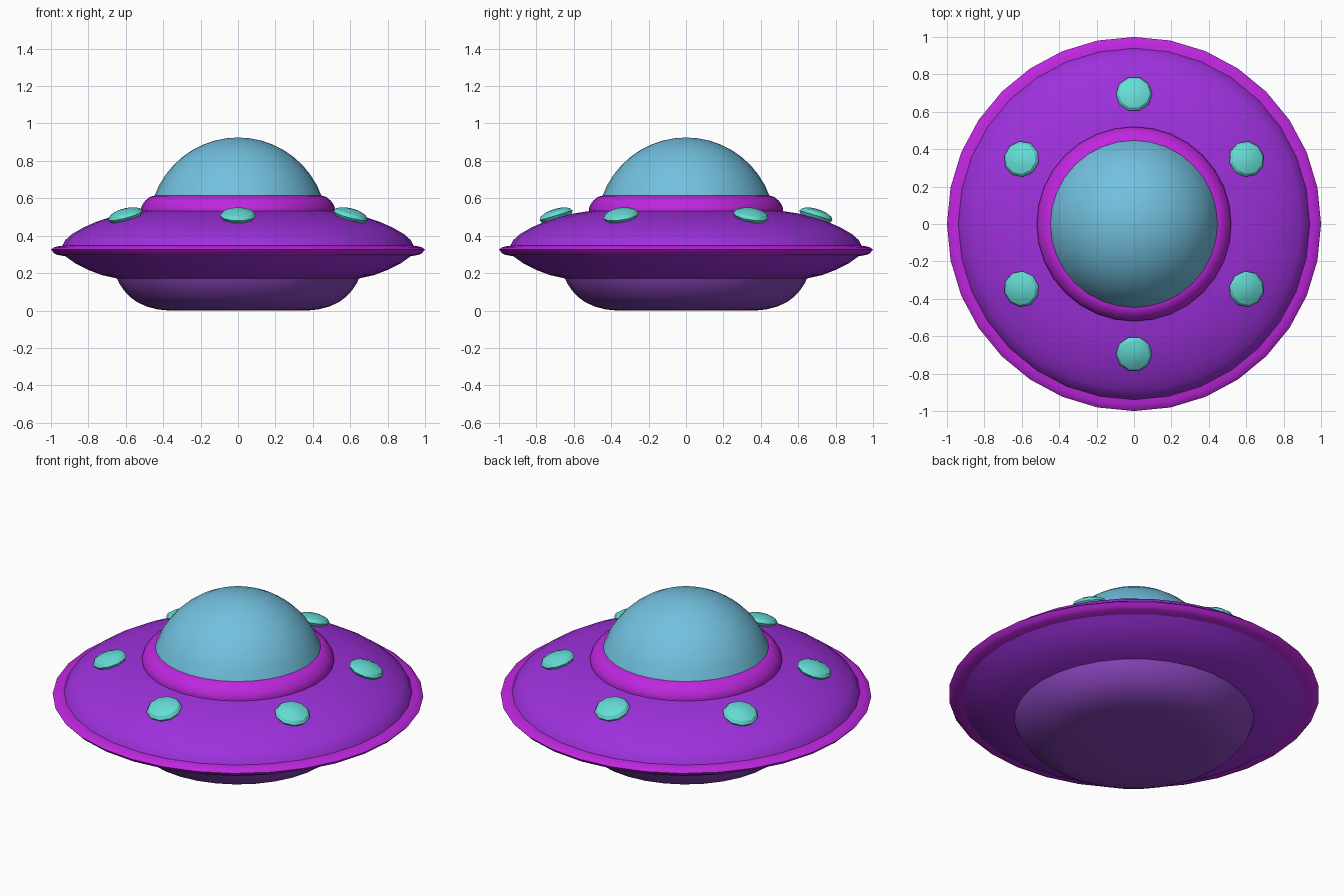
import bpy, bmesh, math
from mathutils import Matrix, Vector

if "Cube" in bpy.data.objects:
    bpy.data.objects.remove(bpy.data.objects["Cube"])

SIDES = 32


def material(name, rgb):
    m = bpy.data.materials.new(name)
    m.diffuse_color = (*rgb, 1)
    m.use_nodes = True
    m.node_tree.nodes["Principled BSDF"].inputs["Base Color"].default_value = m.diffuse_color
    return m


PURPLE = material("purple", (0.34, 0.03, 0.72))
VIOLET = material("soft_violet", (0.25, 0.06, 0.50))
MAGENTA = material("magenta", (0.52, 0.02, 0.74))
GLASS = material("blue_glass", (0.17, 0.53, 0.74))
TEAL = material("teal", (0.13, 0.72, 0.66))


def finish(bm, name, mat, angle=35):
    mesh = bpy.data.meshes.new(name)
    bm.to_mesh(mesh)
    bm.free()
    obj = bpy.data.objects.new(name, mesh)
    bpy.context.collection.objects.link(obj)
    mesh.materials.append(mat)
    bpy.ops.object.select_all(action='DESELECT')
    obj.select_set(True)
    bpy.context.view_layer.objects.active = obj
    bpy.ops.object.shade_smooth_by_angle(angle=math.radians(angle))
    return obj


def lathe(name, profile, mat, angle=35):
    """Revolve (radius, height) points, listed bottom to top, around z."""
    bm = bmesh.new()
    verts = [bm.verts.new((r, 0, z)) for r, z in profile]
    edges = [bm.edges.new(pair) for pair in zip(verts, verts[1:])]
    bmesh.ops.spin(bm, geom=verts + edges, cent=(0, 0, 0), axis=(0, 0, 1),
                   angle=math.tau, steps=SIDES, use_merge=True)
    bmesh.ops.remove_doubles(bm, verts=bm.verts, dist=1e-4)
    bmesh.ops.recalc_face_normals(bm, faces=bm.faces)
    # open shells: make sure the normals point outwards
    f = max(bm.faces, key=lambda f: f.calc_center_median().xy.length)
    c = f.calc_center_median()
    if f.normal.dot(c - Vector((0, 0, 0.4))) < 0:
        bmesh.ops.reverse_faces(bm, faces=bm.faces)
    return finish(bm, name, mat, angle)


# Rounded base with a flat bottom
lathe("base", [(0, 0), (0.37, 0), (0.43, 0.006), (0.49, 0.022), (0.54, 0.045),
               (0.58, 0.075), (0.61, 0.108), (0.635, 0.145), (0.648, 0.175)], VIOLET)

# Saucer hull, lower and upper shells
lathe("lower_hull", [(0.64, 0.17), (0.73, 0.19), (0.80, 0.217),
                     (0.87, 0.252), (0.93, 0.295)], PURPLE)
lathe("upper_hull", [(0.94, 0.345), (0.925, 0.375), (0.89, 0.407), (0.83, 0.442),
                     (0.76, 0.473), (0.69, 0.497), (0.61, 0.517), (0.50, 0.534)], PURPLE)

# Rim band around the widest point
lathe("rim", [(0.92, 0.29), (0.965, 0.297), (0.982, 0.305), (1.0, 0.325),
              (0.985, 0.337), (0.965, 0.343), (0.935, 0.347)], MAGENTA, 60)

# Collar under the dome
lathe("collar", [(0.518, 0.525), (0.52, 0.545), (0.51, 0.568), (0.495, 0.588),
                 (0.475, 0.605), (0.455, 0.613), (0.435, 0.615)], MAGENTA, 45)

# Glass dome, a spherical cap
R, CZ = 0.476, 0.449
START = math.asin((0.612 - CZ) / R)
dome = []
for i in range(10):
    a = START + (math.pi / 2 - START) * i / 9
    dome.append((R * math.cos(a) if i < 9 else 0, CZ + R * math.sin(a)))
lathe("dome", dome, GLASS)

# Six flattened lights lying on the sloping hull
for i in range(6):
    bm = bmesh.new()
    place = (Matrix.Rotation(math.radians(90 + 60 * i), 4, 'Z')
             @ Matrix.Translation((0.695, 0, 0.508))
             @ Matrix.Rotation(math.radians(17), 4, 'Y')
             @ Matrix.Diagonal((0.097, 0.097, 0.036, 1)))
    bmesh.ops.create_uvsphere(bm, u_segments=10, v_segments=6, radius=1, matrix=place)
    finish(bm, f"light_{i + 1}", TEAL, 30)
